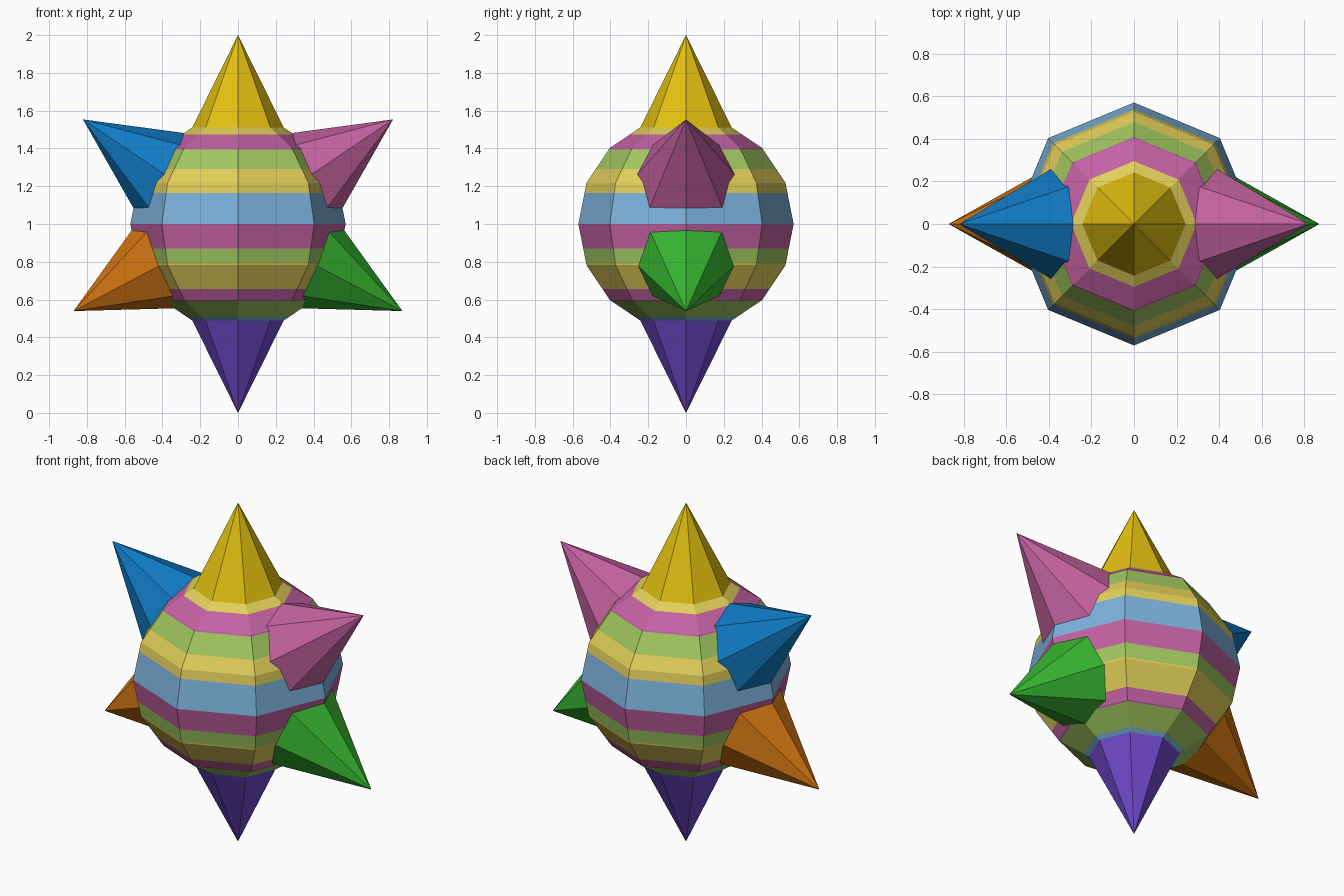
import bpy, bmesh, math
from mathutils import Matrix, Vector

if "Cube" in bpy.data.objects:
    bpy.data.objects.remove(bpy.data.objects["Cube"])

CENTRE = Vector((0, 0, 1))


def material(name, rgb):
    # sRGB 0-255 to linear
    lin = [((c / 255 + 0.055) / 1.055) ** 2.4 if c > 10 else c / 255 / 12.92 for c in rgb]
    m = bpy.data.materials.new(name)
    m.diffuse_color = (*lin, 1)
    m.use_nodes = True
    m.node_tree.nodes["Principled BSDF"].inputs["Base Color"].default_value = m.diffuse_color
    return m


def finish(bm, name, mats):
    me = bpy.data.meshes.new(name)
    bm.to_mesh(me)
    bm.free()
    for m in mats:
        me.materials.append(m)
    ob = bpy.data.objects.new(name, me)
    bpy.context.collection.objects.link(ob)
    return ob


# striped round body: 8-sided ball cut at the stripe heights
stripe_mats = [material("stripe yellow", (226, 207, 90)),
               material("stripe pink", (196, 98, 164)),
               material("stripe green", (162, 200, 96)),
               material("stripe blue", (124, 178, 220))]
Y, P, G, B = range(4)
cuts = [1.475, 1.395, 1.29, 1.165, 1.0, 0.87, 0.79, 0.655, 0.592, 0.507]
order = [Y, P, G, Y, B, P, G, Y, P, G, B]

bm = bmesh.new()
bmesh.ops.create_uvsphere(bm, u_segments=8, v_segments=8, radius=0.57,
                          matrix=Matrix.Translation(CENTRE))
for z in cuts:
    bmesh.ops.bisect_plane(bm, geom=bm.verts[:] + bm.edges[:] + bm.faces[:],
                           dist=1e-5, plane_co=(0, 0, z), plane_no=(0, 0, 1))
for f in bm.faces:
    z = f.calc_center_median().z
    f.material_index = order[sum(z < c for c in cuts)]
finish(bm, "striped_ball", stripe_mats)

# cone spikes: name, colour, tilt in the x-z plane (degrees above +x), tip distance
spikes = [("top_spike", "yellow", (226, 192, 16), 90, 1.0),
          ("bottom_spike", "purple", (112, 74, 204), -90, 1.0),
          ("upper_right_spike", "pink", (196, 98, 160), 34, 0.99),
          ("upper_left_spike", "blue", (16, 122, 196), 146, 0.99),
          ("lower_right_spike", "green", (54, 180, 48), -27.9, 0.985),
          ("lower_left_spike", "orange", (214, 120, 18), 207.9, 0.985)]
BASE = 0.25  # hidden start of every spike inside the ball
for name, colour, rgb, angle, tip in spikes:
    bm = bmesh.new()
    length = tip - BASE
    place = (Matrix.Translation(CENTRE)
             @ Matrix.Rotation(math.radians(90 - angle), 4, 'Y')
             @ Matrix.Translation((0, 0, BASE + length / 2)))
    bmesh.ops.create_cone(bm, cap_ends=True, segments=8, radius1=length * 0.495,
                          radius2=0, depth=length, matrix=place)
    bmesh.ops.remove_doubles(bm, verts=bm.verts[:], dist=1e-5)
    finish(bm, name, [material("spike " + colour, rgb)])
